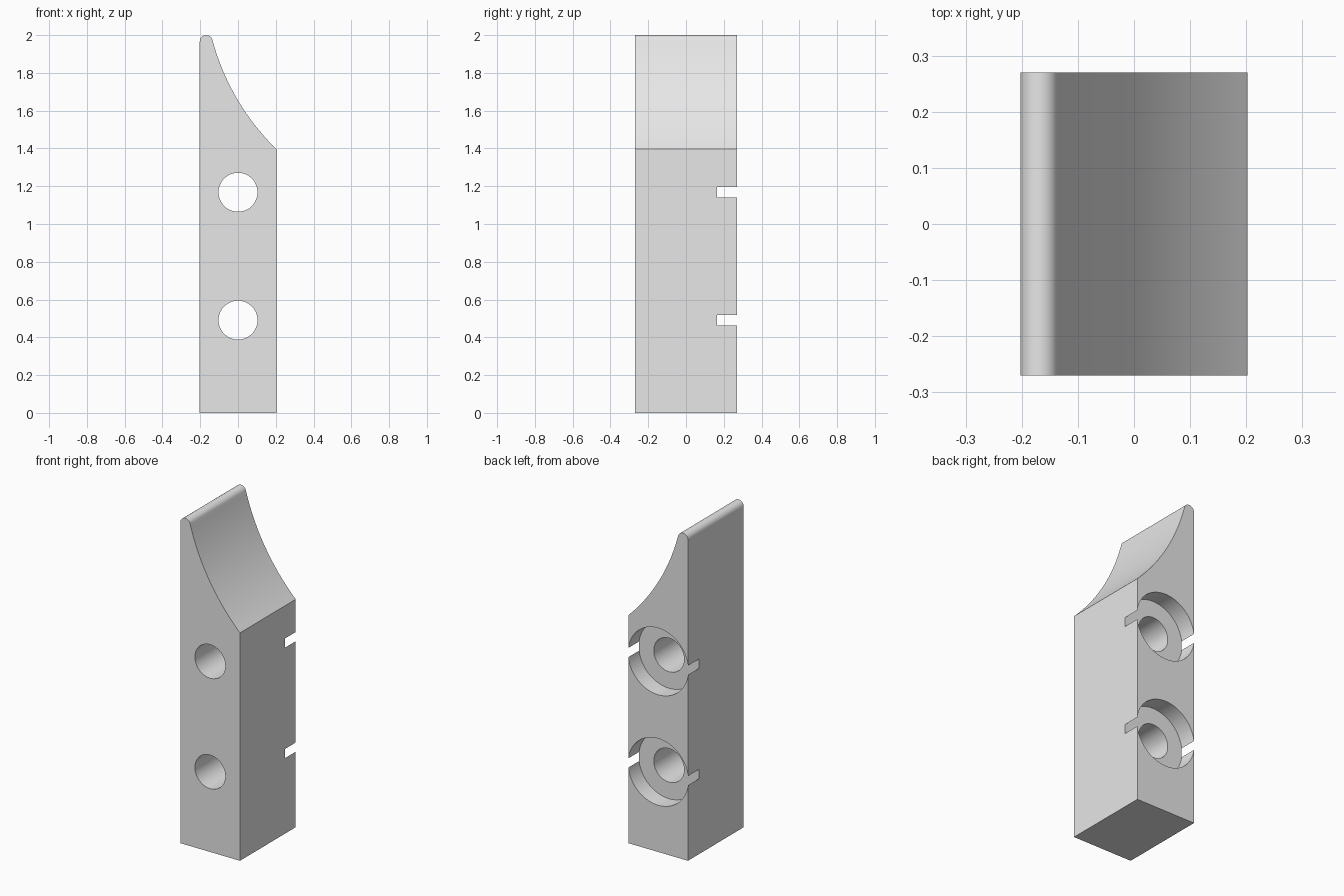
import bpy, bmesh
from math import sin, cos, asin, atan2, pi, radians, hypot
from mathutils import Matrix

cube = bpy.data.objects.get("Cube")
if cube:
    bpy.data.objects.remove(cube, do_unlink=True)

HALF_W, HALF_D, TOP = 0.2025, 0.27, 2.0
TIP_R, SCOOP_R = 0.034, 1.27
HOLE_R, BORE_R, BORE_FLOOR = 0.103, 0.2045, 0.165
HOLE_HEIGHTS = (0.491, 1.168)

grey = bpy.data.materials.new("light grey")
grey.use_nodes = True
grey.diffuse_color = (0.8, 0.8, 0.8, 1)
grey.node_tree.nodes["Principled BSDF"].inputs["Base Color"].default_value = (0.8, 0.8, 0.8, 1)


def add_object(name, bm):
    bmesh.ops.recalc_face_normals(bm, faces=bm.faces[:])
    mesh = bpy.data.meshes.new(name)
    bm.to_mesh(mesh)
    bm.free()
    mesh.materials.append(grey)
    obj = bpy.data.objects.new(name, mesh)
    bpy.context.collection.objects.link(obj)
    return obj


def cutter(name, radius, y0, y1, z):
    """Cylinder along y used to drill the block."""
    bm = bmesh.new()
    place = Matrix.Translation((0, (y0 + y1) / 2, z)) @ Matrix.Rotation(pi / 2, 4, "X")
    bmesh.ops.create_cone(bm, cap_ends=True, segments=96, radius1=radius,
                          radius2=radius, depth=y1 - y0, matrix=place)
    obj = add_object(name, bm)
    obj.hide_render = True
    return obj


def profile():
    """Side outline: square foot, rounded tip and concave scoop."""
    pts = [(HALF_W, 0), (-HALF_W, 0)]
    cx, cz = -HALF_W + TIP_R, TOP - TIP_R
    for i in range(17):
        a = pi - (pi - radians(15)) * i / 16
        pts.append((cx + TIP_R * cos(a), cz + TIP_R * sin(a)))
    # circular scoop from the tip down to the right edge
    (x0, z0), (x1, z1) = pts[-1], (HALF_W, 1.397)
    dx, dz = x1 - x0, z1 - z0
    chord = hypot(dx, dz)
    half = asin(chord / 2 / SCOOP_R)
    rise = SCOOP_R * cos(half)
    ox, oz = (x0 + x1) / 2 - dz / chord * rise, (z0 + z1) / 2 + dx / chord * rise
    start = atan2(z0 - oz, x0 - ox)
    for i in range(1, 33):
        a = start + 2 * half * i / 32
        pts.append((ox + SCOOP_R * cos(a), oz + SCOOP_R * sin(a)))
    return pts


# Body: outline extruded from front to back
bm = bmesh.new()
face = bm.faces.new([bm.verts.new((x, -HALF_D, z)) for x, z in profile()])
swept = bmesh.ops.extrude_face_region(bm, geom=[face])["geom"]
bmesh.ops.translate(bm, vec=(0, 2 * HALF_D, 0),
                    verts=[v for v in swept if isinstance(v, bmesh.types.BMVert)])
body = add_object("jaw_block", bm)

# Through holes with wide counterbores in the back, which break out of the sides
cutters = []
for z in HOLE_HEIGHTS:
    cutters.append(cutter("bolt_hole_cutter", HOLE_R, -0.5, 0.5, z))
    cutters.append(cutter("counterbore_cutter", BORE_R, BORE_FLOOR, 0.5, z))
for c in cutters:
    mod = body.modifiers.new("drill", "BOOLEAN")
    mod.operation = "DIFFERENCE"
    mod.solver = "EXACT"
    mod.object = c

# Bake the drilling and drop the cutters
graph = bpy.context.evaluated_depsgraph_get()
body_mesh = bpy.data.meshes.new_from_object(body.evaluated_get(graph))
body.modifiers.clear()
body.data = body_mesh
body_mesh.materials.clear()
body_mesh.materials.append(grey)
for c in cutters:
    bpy.data.objects.remove(c, do_unlink=True)

# Smooth the curved walls, keep the large planes flat
bpy.ops.object.select_all(action="DESELECT")
body.select_set(True)
bpy.context.view_layer.objects.active = body
bpy.ops.object.shade_smooth_by_angle(angle=radians(30))
for p in body.data.polygons:
    p.material_index = 0
    on_side = abs(abs(p.center.x) - HALF_W) < 0.0005
    if on_side or abs(p.normal.y) > 0.99 or p.normal.z < -0.999 and p.center.z < 0.01:
        p.use_smooth = False
